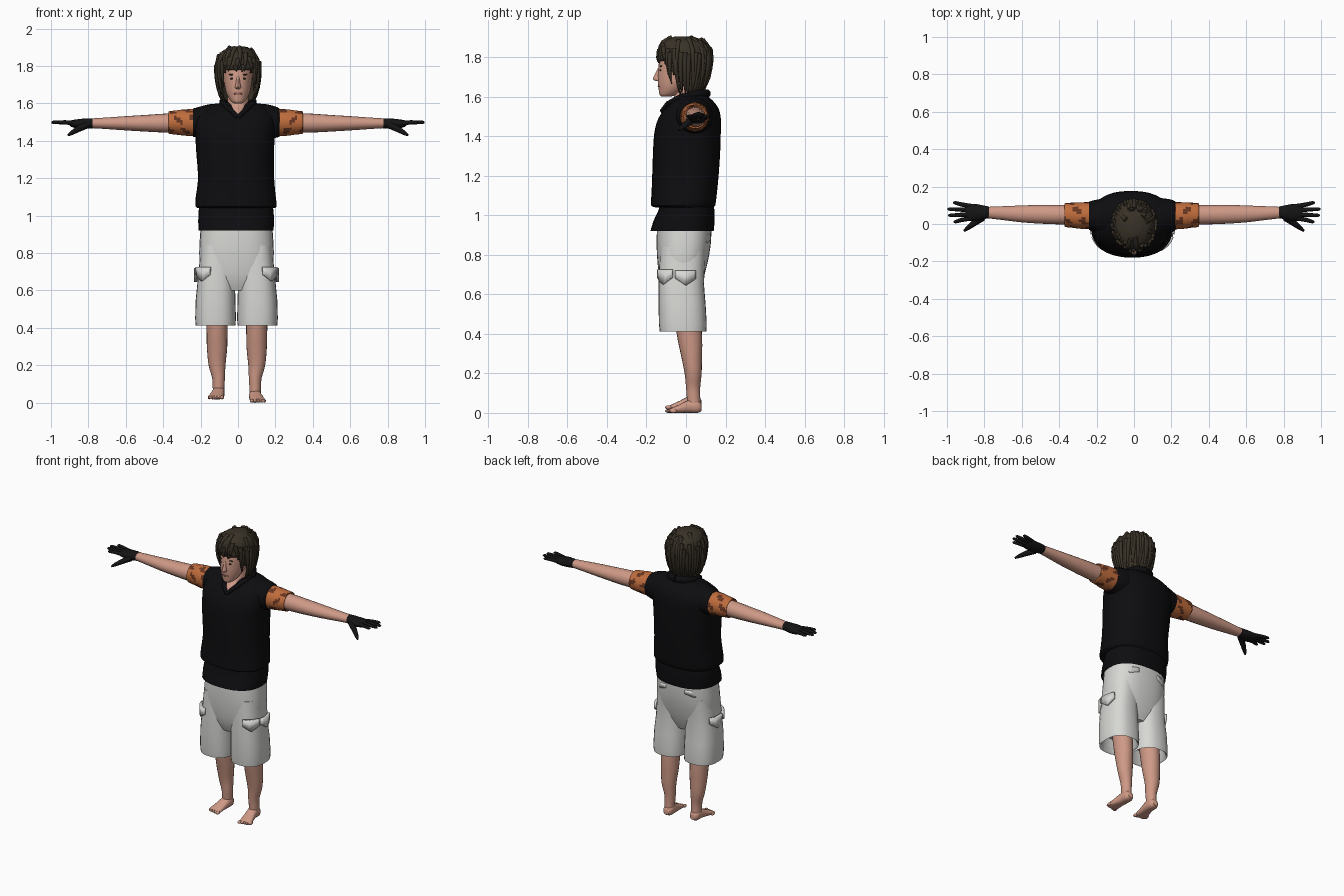
import bpy, bmesh, math, random
from mathutils import Vector

random.seed(4)
cube = bpy.data.objects.get("Cube")
if cube:
    bpy.data.objects.remove(cube)


def material(name, *rgb):
    m = bpy.data.materials.new(name)
    m.use_nodes = True
    m.diffuse_color = (*rgb, 1)
    bsdf = m.node_tree.nodes["Principled BSDF"]
    bsdf.inputs["Base Color"].default_value = (*rgb, 1)
    bsdf.inputs["Roughness"].default_value = 0.9
    return m


SKIN = material("skin", 0.62, 0.32, 0.24)
SHIRT = material("black shirt", 0.004, 0.004, 0.005)
GLOVE = material("black glove", 0.007, 0.007, 0.007)
SHORTS = material("pale grey shorts", 0.68, 0.69, 0.66)
ORANGE = material("orange sleeve", 0.52, 0.15, 0.045)
BROWN = material("brown flame", 0.13, 0.035, 0.015)
HAIR = material("dark brown hair", 0.04, 0.031, 0.02)
EYE = material("dark eye", 0.03, 0.02, 0.015)
LIP = material("lips", 0.42, 0.16, 0.13)


def finish(name, bm, mats):
    me = bpy.data.meshes.new(name)
    bmesh.ops.recalc_face_normals(bm, faces=bm.faces)
    bm.to_mesh(me)
    bm.free()
    for m in mats:
        me.materials.append(m)
    ob = bpy.data.objects.new(name, me)
    bpy.context.collection.objects.link(ob)
    return ob


def resample(rings, k):
    """Smooth in-between rings."""
    out = []
    for i in range(len(rings) - 1):
        p = [rings[max(0, min(j, len(rings) - 1))] for j in range(i - 1, i + 3)]
        for s in range(k):
            t = s / k
            out.append([0.5 * (2 * b + (c - a) * t + (2 * a - 5 * b + 4 * c - d) * t * t
                               + (3 * b - a - 3 * c + d) * t ** 3) for a, b, c, d in zip(*p)])
    return out + [rings[-1]]


def loft(name, axis, rings, mats, n=24, k=3, power=2.0, rule=None, drop=None):
    """Rings are (position, centre u, centre v, radius u, radius v)."""
    bm = bmesh.new()
    loops = []
    for pos, cu, cv, ru, rv in resample(rings, k):
        loop = []
        for i in range(n):
            c, s = math.cos(math.tau * i / n), math.sin(math.tau * i / n)
            u = cu + ru * math.copysign(abs(c) ** (2 / power), c)
            v = cv + rv * math.copysign(abs(s) ** (2 / power), s)
            loop.append(bm.verts.new({"x": (pos, u, v), "y": (u, pos, v), "z": (u, v, pos)}[axis]))
        loops.append(loop)
    for a, b in zip(loops, loops[1:]):
        for i in range(n):
            bm.faces.new((a[i], a[(i + 1) % n], b[(i + 1) % n], b[i]))
    bm.faces.new(loops[0])
    bm.faces.new(loops[-1])
    if rule:
        for f in bm.faces:
            f.material_index = rule(f.calc_center_median())
    if drop:
        bad = [f for f in bm.faces if drop(f.calc_center_median())]
        bmesh.ops.delete(bm, geom=bad, context="FACES")
    return finish(name, bm, mats)


def tubes(name, paths, mat):
    """Each path is a list of (x, y, z, radius)."""
    cu = bpy.data.curves.new(name, "CURVE")
    cu.dimensions = "3D"
    cu.bevel_depth = 1
    cu.bevel_resolution = 2
    cu.use_fill_caps = True
    for path in paths:
        sp = cu.splines.new("POLY")
        sp.points.add(len(path) - 1)
        for p, (x, y, z, r) in zip(sp.points, path):
            p.co = (x, y, z, 1)
            p.radius = r
        sp.use_smooth = True
    cu.materials.append(mat)
    ob = bpy.data.objects.new(name, cu)
    bpy.context.collection.objects.link(ob)


def blob(name, loc, size, mat):
    bm = bmesh.new()
    bmesh.ops.create_uvsphere(bm, u_segments=12, v_segments=8, radius=1)
    for v in bm.verts:
        v.co = Vector(a * b for a, b in zip(v.co, size)) + Vector(loc)
    return finish(name, bm, [mat])


def patch(name, centre, radii, a0, a1, z0, z1, mat, dip=0.0):
    """Curved flap wrapped round an elliptical column, with a pointed lower edge."""
    bm = bmesh.new()
    rows = []
    for i in range(9):
        t = i / 8
        a = math.radians(a0 + (a1 - a0) * t)
        x, y = centre[0] + radii[0] * math.cos(a), centre[1] + radii[1] * math.sin(a)
        low = z0 - dip * (1 - abs(2 * t - 1))
        rows.append((bm.verts.new((x, y, low)), bm.verts.new((x, y, z1))))
    for (a, b), (c, d) in zip(rows, rows[1:]):
        bm.faces.new((a, c, d, b))
    ob = finish(name, bm, [mat])
    mod = ob.modifiers.new("thickness", "SOLIDIFY")
    mod.thickness = 0.016
    mod.offset = 0


# Shirt: lower layer below the waist fold, upper body, neckline
loft("shirt_hem", "z", [(0.97, -.01, -.01, .17, .13), (0.925, -.01, -.015, .19, .15),
     (0.92, -.01, -.02, .2, .16), (0.97, -.01, -.01, .203, .155), (1.03, -.01, .003, .2, .14),
     (1.07, -.01, .0, .19, .14)], [SHIRT], 32, 1, 2.4)
loft("shirt_body", "z", [(1.04, -.01, -.01, .2, .145), (1.05, -.01, -.015, .217, .163),
     (1.1, -.012, -.01, .214, .165), (1.2, -.01, -.003, .203, .168), (1.32, -.015, .003, .207, .17),
     (1.42, -.016, .008, .212, .168), (1.49, -.015, .018, .218, .158), (1.54, -.01, .03, .205, .135),
     (1.58, 0, .035, .16, .1), (1.605, 0, .035, .09, .07)], [SHIRT], 32, 2, 2.4)
half = [(0, -.122, 1.525, .012), (.04, -.09, 1.565, .014), (.075, -.03, 1.595, .017),
        (.08, .04, 1.61, .02), (.05, .09, 1.615, .022), (0, .105, 1.615, .022)]
tubes("collar", [[(s * x, y, z, r) for x, y, z, r in half] for s in (-1, 1)], SHIRT)

# Neck and head
loft("neck", "z", [(1.52, 0, -.08, .012, .042), (1.56, 0, -.04, .04, .062), (1.6, 0, .0, .056, .06),
     (1.7, 0, .015, .055, .06)], [SKIN], 20)
loft("head", "z", [(1.6, 0, -.1, .02, .024), (1.61, 0, -.09, .036, .044), (1.635, 0, -.072, .053, .066),
     (1.67, 0, -.052, .067, .09), (1.72, 0, -.035, .075, .107), (1.78, 0, -.02, .08, .115),
     (1.84, 0, -.01, .075, .105), (1.88, 0, -.01, .045, .065)], [SKIN], 28)
loft("nose", "z", [(1.678, 0, -.135, .012, .012), (1.687, 0, -.14, .016, .027),
     (1.71, 0, -.135, .012, .024), (1.745, 0, -.128, .009, .014)], [SKIN], 12)
blob("mouth", (0, -.136, 1.652), (.024, .007, .006), LIP)
for s, side in ((1, "left"), (-1, "right")):
    blob(side + "_eye", (s * .03, -.13, 1.733), (.013, .004, .005), EYE)
    blob(side + "_eyebrow", (s * .032, -.127, 1.754), (.02, .006, .004), HAIR)

# Hair: open shell plus layered locks
HAIR_RINGS = [(1.61, 0, .0, .08, .08), (1.65, 0, -.002, .1, .1), (1.71, 0, -.004, .112, .122),
              (1.78, 0, -.006, .115, .134), (1.84, 0, -.005, .107, .128),
              (1.88, 0, -.01, .083, .1), (1.905, 0, -.01, .035, .045)]


def face_opening(c):
    return c.z < 1.785 and c.y < 0.03 - (c.z - 1.6) * 0.8 or c.z < 1.612


hair = loft("hair_shell", "z", HAIR_RINGS, [HAIR], 36, 4, drop=face_opening)
hair.modifiers.new("thickness", "SOLIDIFY").thickness = 0.012


def lock(angle, z0, z1):
    path = []
    dense = resample(HAIR_RINGS, 6)
    sway = random.uniform(-0.15, 0.15)
    for i in range(6):
        t = i / 5
        z = z0 + (z1 - z0) * t
        r = min(dense, key=lambda q: abs(q[0] - z))
        a = angle + sway * t
        path.append((r[3] * math.cos(a), r[2] + r[4] * math.sin(a), z,
                     0.013 * (1 - t) ** 0.6 + 0.001))
    return path


locks = []
for i in range(44):
    a = math.tau * i / 44
    front = -math.sin(a)
    end = 1.775 if front > 0.75 else 1.66 if front > 0.45 else 1.6
    locks.append(lock(a, random.uniform(1.8, 1.9), end + random.uniform(-.01, .025)))
tubes("hair_locks", locks, HAIR)

# Shorts: seat, legs and pocket flaps
loft("shorts_seat", "z", [(0.6, -.008, -.025, .12, .08), (0.66, -.008, -.024, .17, .105),
     (0.75, -.008, -.018, .197, .125), (0.85, -.008, -.012, .198, .137),
     (0.95, -.008, -.008, .19, .138)], [SHORTS], 32, 2, 2.5)
for s, side, cx in ((1, "left", .104), (-1, "right", -.12)):
    loft(side + "_shorts_leg", "z", [(0.5, cx, -.015, .085, .09), (0.42, cx, -.015, .098, .108),
         (0.412, cx, -.015, .106, .118), (0.45, cx, -.016, .109, .121), (0.55, cx, -.02, .106, .119),
         (0.65, cx - s * .004, -.024, .1, .115), (0.75, cx - s * .008, -.02, .094, .115),
         (0.84, cx - s * .01, -.015, .09, .115)], [SHORTS], 28, 1, 2.5)
    out = 0 if s > 0 else 180
    patch(side + "_front_pocket_flap", (cx, -.022), (.108, .122), out - s * 75, out - s * 22,
          .685, .725, SHORTS, .035)
    patch(side + "_side_pocket_flap", (cx, -.022), (.108, .122), out - s * 15, out + s * 35,
          .68, .72, SHORTS, .035)
    patch(side + "_back_pocket_flap", (-.008, -.012), (.2, .14), 90 - s * 20, 90 - s * 55,
          .88, .905, SHORTS, .02)

    # Legs and feet
    lx = .1 if s > 0 else -.112
    base = 0 if s > 0 else .018
    fx = lx - s * .008
    loft(side + "_leg", "z", [(base + .03, fx, .04, .03, .034), (.08, fx, .038, .031, .034),
         (.13, fx, .036, .034, .036), (.2, lx, .036, .045, .043), (.29, lx, .028, .054, .053),
         (.37, lx, .02, .056, .062), (.52, lx, .005, .06, .07)], [SKIN], 20)
    loft(side + "_foot", "y", [(.078, fx, base + .028, .018, .018), (.06, fx, base + .032, .031, .032),
         (.02, fx, base + .034, .033, .034), (-.03, fx + s * .008, base + .022, .037, .022),
         (-.07, fx + s * .014, base + .013, .041, .013), (-.085, fx + s * .016, base + .01, .036, .009)],
         [SKIN], 16, 2, 2.5)
    for i in range(5):
        blob(f"{side}_toe_{i + 1}", (fx + s * (-.018 + .017 * i), -.088 + .006 * i, base + .01),
             (.011 - .001 * i, .018, .01), SKIN)

    # Shoulder, patterned sleeve and arm
    edge = .222 if s > 0 else .24
    cuff = .345 if s > 0 else .37
    loft(side + "_shoulder", "x", [(s * .09, .04, 1.5, .1, .1), (s * .15, .04, 1.5, .098, .096),
         (s * .2, .042, 1.5, .088, .084), (s * edge, .044, 1.497, .076, .076)], [SHIRT])

    def flames(c):
        a = math.atan2(c.z - 1.497, c.y - .045)
        reach = (abs(c.x) - edge) / (cuff - edge)
        return int(math.sin(3 * a + 9 * reach) + 0.5 * math.sin(7 * a) > 0.65)

    loft(side + "_sleeve", "x", [(s * .19, .044, 1.497, .074, .074), (s * (edge + .04), .045, 1.498, .071, .071),
         (s * (cuff - .04), .047, 1.498, .067, .065), (s * cuff, .048, 1.498, .063, .06),
         (s * (cuff - .005), .048, 1.498, .05, .05)], [ORANGE, BROWN], 30, 4, rule=flames)
    loft(side + "_arm", "x", [(s * .3, .048, 1.497, .052, .052), (s * .4, .05, 1.495, .052, .05),
         (s * .5, .052, 1.494, .05, .044), (s * .6, .054, 1.494, .045, .038),
         (s * .7, .058, 1.494, .037, .031), (s * .8, .062, 1.494, .029, .025)], [SKIN], 20)

    # Glove: palm, fingers and thumb
    loft(side + "_glove_palm", "x", [(s * .775, .062, 1.494, .031, .027), (s * .8, .062, 1.493, .036, .028),
         (s * .84, .061, 1.491, .045, .027), (s * .885, .063, 1.492, .045, .02),
         (s * .9, .064, 1.494, .038, .012)], [GLOVE], 18)
    fingers = []
    for i, tip in enumerate((.965, .994, .998, .968)):
        y, spread = .03 + .022 * i, (i - 1.5) * .006
        fingers.append([(s * .875, y, 1.495, .0125), (s * .925, y + spread, 1.499, .0115),
                        (s * (tip - .01), y + 2 * spread, 1.499, .009), (s * tip, y + 2 * spread, 1.498, .004)])
    fingers.append([(s * .81, .035, 1.485, .02), (s * .855, .005, 1.463, .017),
                    (s * .89, -.022, 1.442, .012), (s * .908, -.037, 1.43, .006)])
    tubes(side + "_glove_fingers", fingers, GLOVE)

# Smooth shading with sharp creases kept
bpy.ops.object.select_all(action="DESELECT")
for ob in bpy.context.collection.objects:
    if ob.type == "MESH":
        ob.select_set(True)
        bpy.context.view_layer.objects.active = ob
bpy.ops.object.shade_smooth_by_angle(angle=math.radians(45))
